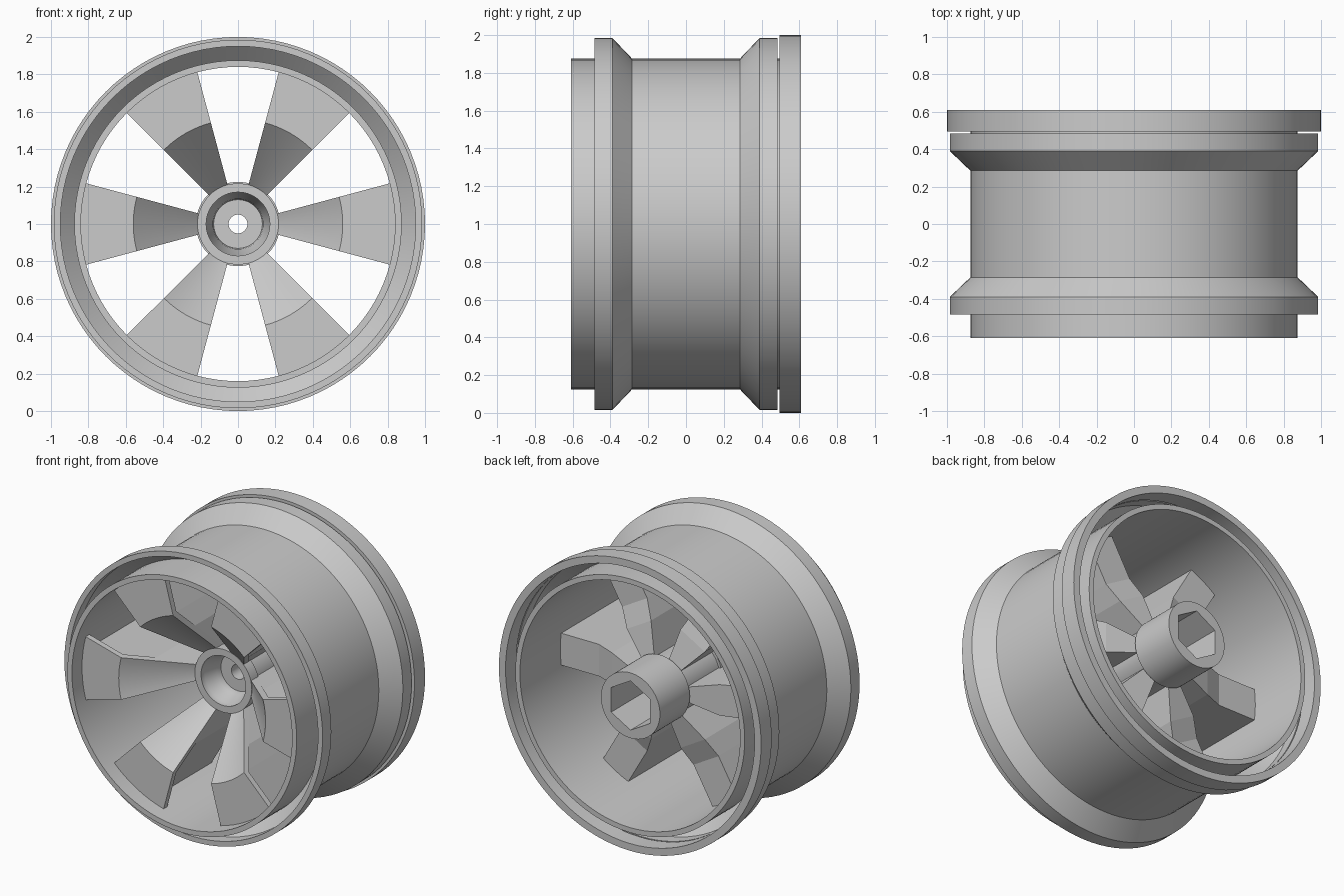
import bpy, bmesh, math

if "Cube" in bpy.data.objects:
    bpy.data.objects.remove(bpy.data.objects["Cube"])

CZ = 1.0                      # wheel axis height
SEG = 96


def finish(name, bm, smooth=True):
    bmesh.ops.recalc_face_normals(bm, faces=bm.faces)
    me = bpy.data.meshes.new(name)
    bm.to_mesh(me)
    bm.free()
    ob = bpy.data.objects.new(name, me)
    bpy.context.collection.objects.link(ob)
    if smooth:
        bpy.ops.object.select_all(action='DESELECT')
        ob.select_set(True)
        bpy.context.view_layer.objects.active = ob
        bpy.ops.object.shade_smooth_by_angle(angle=math.radians(25))
    return ob


def polar(r, y, a, side=0.0):
    """Point at radius r, depth y, angle a, shifted sideways along the tangent."""
    return (r * math.cos(a) - side * math.sin(a), y,
            CZ + r * math.sin(a) + side * math.cos(a))


def sweep(bm, profile, a0=0.0, a1=math.tau, steps=SEG):
    """Turn a closed (radius, y) profile around the axle; cap partial turns."""
    full = abs(a1 - a0 - math.tau) < 1e-6
    count = steps if full else steps + 1
    rings = [[bm.verts.new(polar(r, y, a0 + (a1 - a0) * i / steps)) for r, y in profile]
             for i in range(count)]
    n = len(profile)
    for i in range(steps):
        p, q = rings[i], rings[(i + 1) % count]
        for j in range(n):
            k = (j + 1) % n
            bm.faces.new((p[j], p[k], q[k], q[j]))
    if not full:
        bm.faces.new(rings[0])
        bm.faces.new(rings[-1])


def lathe(name, profile):
    bm = bmesh.new()
    sweep(bm, profile)
    return finish(name, bm)


# Barrel with a hollow flared flange near each end
half = [(0.875, 0.285), (0.985, 0.39), (0.985, 0.485), (0.95, 0.485),
        (0.95, 0.405), (0.875, 0.33), (0.875, 0.61), (0.84, 0.61)]
lathe("rim_barrel", half + [(r, -y) for r, y in reversed(half)])

# Separate clamping ring at the back
lathe("back_ring", [(1.0, 0.495), (1.0, 0.61), (0.95, 0.61), (0.95, 0.495)])

# Hub: dished front, axle hole, hexagonal socket at the back
hub = lathe("hub", [(0.05, 0.0), (0.13, 0.0), (0.135, -0.04), (0.17, -0.12), (0.17, -0.16),
                    (0.217, -0.16), (0.217, -0.08), (0.2, -0.08), (0.2, 0.28),
                    (0.225, 0.28), (0.225, 0.605), (0.05, 0.605)])
bm = bmesh.new()
ends = [[bm.verts.new(polar(0.17, y, math.pi / 2 + i * math.pi / 3)) for i in range(6)]
        for y in (0.2, 0.8)]
for e in ends:
    bm.faces.new(e)
for i in range(6):
    k = (i + 1) % 6
    bm.faces.new((ends[0][i], ends[0][k], ends[1][k], ends[1][i]))
cutter = finish("hex_cutter", bm, False)
cutter.hide_render = True
cutter.hide_set(True)
mod = hub.modifiers.new("hex_socket", 'BOOLEAN')
mod.operation = 'DIFFERENCE'
mod.solver = 'EXACT'
mod.object = cutter
bpy.context.view_layer.objects.active = hub
hub.select_set(True)
bpy.ops.object.modifier_apply(modifier=mod.name)
bpy.data.objects.remove(cutter)

# Six spokes: wedge-shaped bent front plate and a deep rib behind it
plate = [(0.85, -0.5), (0.56, -0.5), (0.195, -0.135), (0.195, -0.08), (0.575, -0.46), (0.85, -0.46)]
stations = [(0.19, -0.11, 0.27), (0.41, -0.33, 0.22), (0.545, -0.465, 0.17), (0.85, -0.48, 0.17)]
wedge = math.radians(15)
for s in range(6):
    a = s * math.pi / 3
    bm = bmesh.new()
    sweep(bm, plate, a - wedge, a + wedge, 10)
    finish("spoke_plate_%d" % (s + 1), bm)

    bm = bmesh.new()
    loops = []
    for r, front, back in stations:
        w = min(0.11, r * 0.26)
        loops.append([bm.verts.new(polar(r, y, a, side)) for y, side in
                      ((front, -w), (front, w), (back, w), (back, -w))])
    for p, q in zip(loops, loops[1:]):
        for j in range(4):
            k = (j + 1) % 4
            bm.faces.new((p[j], p[k], q[k], q[j]))
    bm.faces.new(loops[0])
    bm.faces.new(loops[-1])
    finish("spoke_rib_%d" % (s + 1), bm, False)
